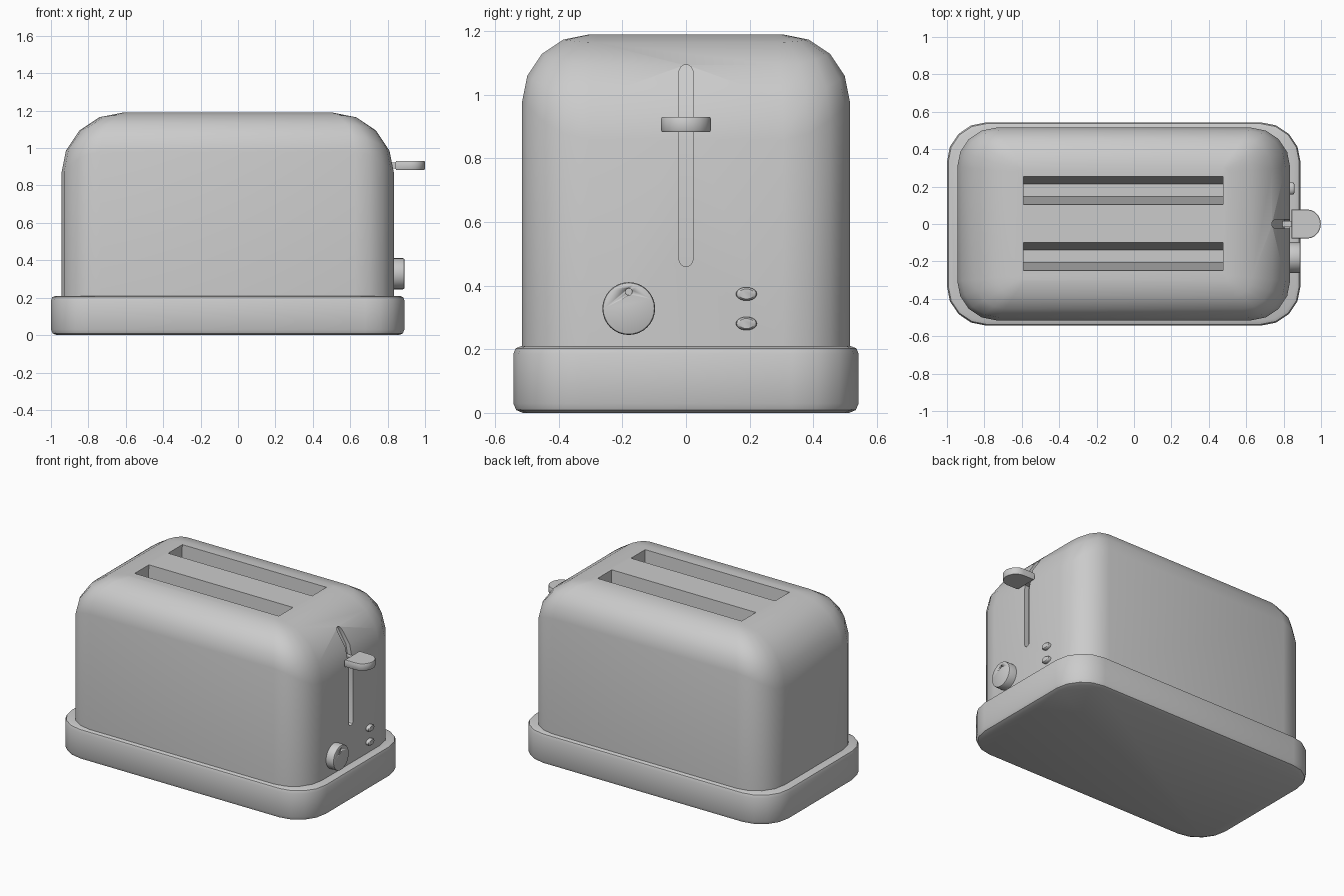
import bpy, bmesh, math
from math import sin, cos, pi

if "Cube" in bpy.data.objects:
    bpy.data.objects.remove(bpy.data.objects["Cube"])

CX, HX, HY, TOP = -0.055, 0.89, 0.515, 1.19   # body centre, half sizes, top
RX, RY = 0.33, 0.21                           # top rounding on ends and on sides


def finish(name, bm, angle=35):
    bmesh.ops.recalc_face_normals(bm, faces=bm.faces)
    me = bpy.data.meshes.new(name)
    bm.to_mesh(me)
    bm.free()
    ob = bpy.data.objects.new(name, me)
    bpy.context.collection.objects.link(ob)
    bpy.ops.object.select_all(action='DESELECT')
    ob.select_set(True)
    bpy.context.view_layer.objects.active = ob
    if angle:
        bpy.ops.object.shade_smooth_by_angle(angle=math.radians(angle))
    return ob


def loft(name, rings, angle=35):
    """Skin a stack of equal rings and cap both ends."""
    bm = bmesh.new()
    vs = [[bm.verts.new(p) for p in r] for r in rings]
    n = len(vs[0])
    for a, b in zip(vs, vs[1:]):
        for i in range(n):
            j = (i + 1) % n
            bm.faces.new((a[i], a[j], b[j], b[i]))
    bm.faces.new(vs[0][::-1])
    bm.faces.new(vs[-1])
    return finish(name, bm, angle)


def rounded_ring(hx, hy, r, zf, seg=4):
    """Rounded rectangle; zf gives the height at each corner angle."""
    pts = []
    for q, (sx, sy) in enumerate([(1, 1), (-1, 1), (-1, -1), (1, -1)]):
        for i in range(seg + 1):
            a = q * pi / 2 + i * pi / 2 / seg
            pts.append((CX + sx * (hx - r) + r * cos(a), sy * (hy - r) + r * sin(a), zf(a)))
    return pts


def disc_stack(name, y, z, ry, rz, profile, n):
    """Round part along x; profile is (scale, x) pairs."""
    return loft(name, [[(x, y + ry * s * cos(2 * pi * i / n), z + rz * s * sin(2 * pi * i / n))
                        for i in range(n)] for s, x in profile])


def cut(ob, cutter):
    cutter.hide_render = True
    m = ob.modifiers.new("cut", 'BOOLEAN')
    m.operation, m.solver, m.object = 'DIFFERENCE', 'EXACT', cutter
    bpy.ops.object.select_all(action='DESELECT')
    ob.select_set(True)
    bpy.context.view_layer.objects.active = ob
    bpy.ops.object.modifier_apply(modifier=m.name)
    bpy.data.objects.remove(cutter)


# Base tray with softened rims
loft("base", [rounded_ring(0.945 - d, 0.543 - d, 0.21 - d, lambda a, z=z: z)
              for d, z in [(0.03, 0), (0.009, 0.009), (0, 0.03), (0, 0.185), (0.007, 0.203), (0.025, 0.21)]])

# Body shell, rounded more on the ends than on the sides
rings = [rounded_ring(HX, HY, 0.21, lambda a: 0.2)]
for k in range(5):
    t = k * pi / 8
    rings.append(rounded_ring(
        HX - RX * (1 - cos(t)), HY - RY * (1 - cos(t)), 0.03 + 0.18 * cos(t),
        lambda a, t=t: TOP - (RX * cos(a) ** 2 + RY * sin(a) ** 2) * (1 - sin(t))))
body = loft("body", rings, 0)

# Tapered bread slots
for y in (0.18, -0.173):
    cut(body, loft("slot_cutter", [
        [(x, y + s * w, z) for x, s in ((-0.59, -1), (0.475, -1), (0.475, 1), (-0.59, 1))]
        for w, z in ((0.034, 0.54), (0.075, TOP), (0.075, TOP + 0.1))], 0))

# Lever groove following the curved end
knots = [(CX + HX - RX * (1 - cos(k * pi / 8)), TOP - RX * (1 - sin(k * pi / 8))) for k in range(5)]


def end_x(z):
    for (x0, z0), (x1, z1) in zip(knots, knots[1:]):
        if z0 <= z <= z1:
            return x0 + (x1 - x0) * (z - z0) / (z1 - z0)
    return knots[0][0]


W, Z0, Z1 = 0.023, 0.46, 1.095
steps = [(0.25, 0.03), (0.7, 0.3), (1, 1)]
levels = [(Z0 + W * h, W * s) for s, h in steps]
levels += [(z, W) for x, z in knots if Z0 + W < z < Z1 - W]
levels += [(Z1 - W * h, W * s) for s, h in reversed(steps)]
cut(body, loft("groove_cutter", [
    [(end_x(z) - 0.03, -w, z), (1.0, -w, z), (1.0, w, z), (end_x(z) - 0.03, w, z)]
    for z, w in levels], 0))
bpy.ops.object.shade_smooth_by_angle(angle=math.radians(35))

# Lever: D-shaped paddle on a thin stem
paddle = [(0.843, 0.078), (0.843, -0.078)]
paddle += [(0.925 + 0.074 * cos(a), 0.078 * sin(a)) for a in [-pi / 2 + i * pi / 10 for i in range(11)]]
loft("lever_paddle", [[(x + (0.92 - x) * d, y * (1 - d), z) for x, y in paddle]
                      for d, z in [(0.03, 0.884), (0, 0.888), (0, 0.926), (0.03, 0.93)]])
loft("lever_stem", [[(x, -0.016, 0.89), (x, 0.016, 0.89), (x, 0.016, 0.922), (x, -0.016, 0.922)]
                    for x in (0.79, 0.87)])

# Browning dial with an indicator dimple
dial = disc_stack("dial", -0.18, 0.328, 0.083, 0.083,
                  [(1, 0.82), (1, 0.882), (0.97, 0.888), (0.93, 0.89)], 32)
cut(dial, disc_stack("dimple_cutter", -0.18, 0.381, 0.011, 0.011, [(1, 0.88), (1, 0.92)], 12))

# Two oval buttons
for i, z in enumerate((0.374, 0.281)):
    disc_stack(f"button_{i + 1}", 0.19, z, 0.033, 0.021,
               [(1, 0.82), (1, 0.846), (0.93, 0.853), (0.75, 0.857)], 20)
